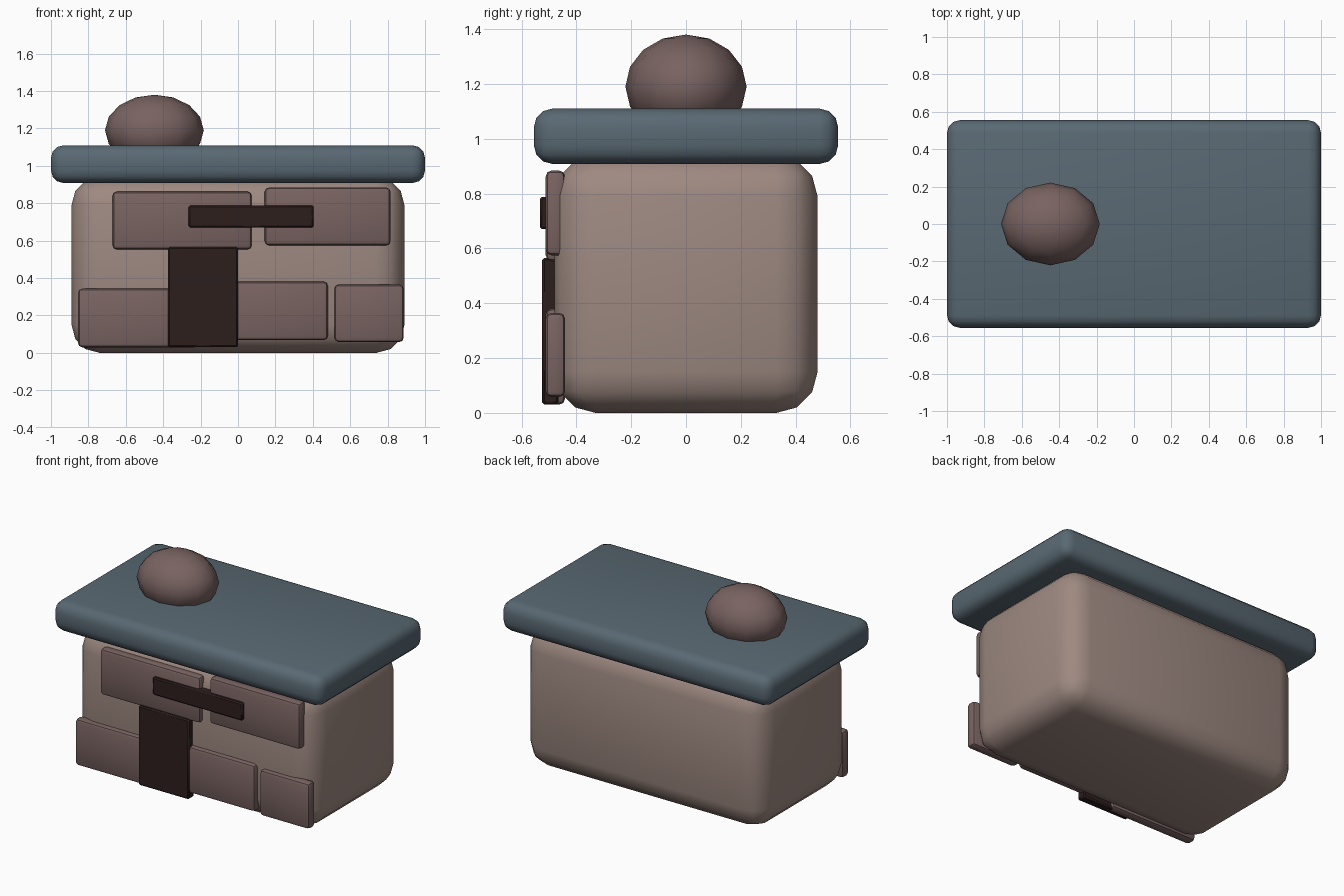
import bpy
import math

if "Cube" in bpy.data.objects:
    bpy.data.objects.remove(bpy.data.objects["Cube"])


def material(name, rgb):
    m = bpy.data.materials.new(name)
    m.diffuse_color = (*rgb, 1.0)
    m.use_nodes = True
    m.node_tree.nodes["Principled BSDF"].inputs["Base Color"].default_value = m.diffuse_color
    return m


PLASTER = material("plaster", (0.34, 0.25, 0.22))
SLATE = material("slate", (0.10, 0.14, 0.17))
STONE = material("stone", (0.19, 0.125, 0.12))
DARK = material("dark_opening", (0.025, 0.013, 0.012))


def box(name, x, y, z, bevel, segments, mat):
    """Rounded box from (min, max) ranges."""
    centre = [(a + b) / 2 for a, b in (x, y, z)]
    bpy.ops.mesh.primitive_cube_add(size=1, location=centre)
    ob = bpy.context.object
    ob.name = name
    ob.scale = [b - a for a, b in (x, y, z)]
    bpy.ops.object.transform_apply(location=False, rotation=False, scale=True)
    mod = ob.modifiers.new("rounding", 'BEVEL')
    mod.width = bevel
    mod.segments = segments
    bpy.ops.object.modifier_apply(modifier=mod.name)
    bpy.ops.object.shade_smooth_by_angle(angle=math.radians(40))
    ob.data.materials.append(mat)
    return ob


# Main body and overhanging roof slab
box("body", (-0.89, 0.89), (-0.48, 0.48), (0, 0.94), 0.15, 3, PLASTER)
box("roof_slab", (-1, 1), (-0.555, 0.555), (0.908, 1.11), 0.068, 3, SLATE)

# Low-poly dome sunk into the roof
bpy.ops.mesh.primitive_uv_sphere_add(segments=12, ring_count=8, radius=1,
                                     location=(-0.447, 0, 1.19))
dome = bpy.context.object
dome.name = "roof_dome"
dome.scale = (0.264, 0.221, 0.19)
bpy.ops.object.transform_apply(location=False, rotation=False, scale=True)
bpy.ops.object.shade_smooth()
dome.data.materials.append(STONE)

# Stone blocks on the front wall
blocks = [
    ((-0.67, 0.073), (0.553, 0.862)),
    ((0.143, 0.815), (0.575, 0.884)),
    ((-0.855, -0.21), (0.03, 0.343)),
    ((-0.15, 0.48), (0.068, 0.381)),
    ((0.516, 0.885), (0.058, 0.365)),
]
for i, (x, z) in enumerate(blocks):
    box(f"stone_block_{i + 1}", x, (-0.512, -0.441), z, 0.022, 2, STONE)

# Door and window slit
box("door", (-0.374, 0), (-0.525, -0.465), (0.031, 0.565), 0.008, 1, DARK)
box("window_slit", (-0.264, 0.404), (-0.533, -0.47), (0.67, 0.788), 0.008, 1, DARK)
